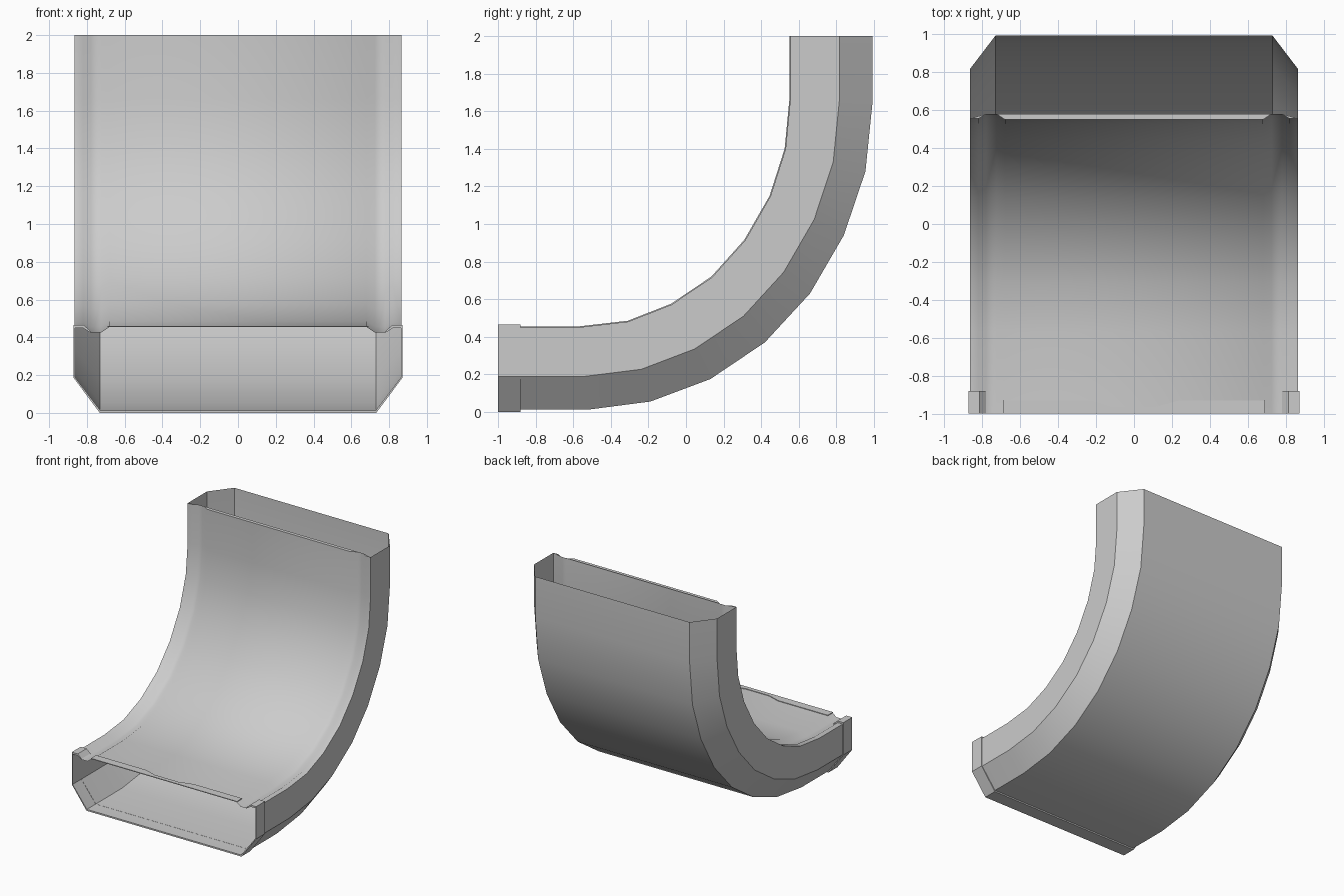
import bpy, bmesh, math
from mathutils import Vector

cube = bpy.data.objects.get("Cube")
if cube:
    bpy.data.objects.remove(cube)

grey = bpy.data.materials.new("light grey")
grey.use_nodes = True
grey.diffuse_color = (0.6, 0.6, 0.6, 1)
grey.node_tree.nodes["Principled BSDF"].inputs["Base Color"].default_value = (0.6, 0.6, 0.6, 1)


def finish(name, bm):
    bmesh.ops.recalc_face_normals(bm, faces=bm.faces)
    mesh = bpy.data.meshes.new(name)
    bm.to_mesh(mesh)
    bm.free()
    obj = bpy.data.objects.new(name, mesh)
    bpy.context.collection.objects.link(obj)
    mesh.materials.append(grey)
    bpy.ops.object.select_all(action="DESELECT")
    obj.select_set(True)
    bpy.context.view_layer.objects.active = obj
    bpy.ops.object.shade_smooth_by_angle(angle=math.radians(36))
    return obj


def mirrored(half):
    return half + [(-x, d) for x, d in reversed(half)]


def bridge(bm, a, b, closed=True):
    n = len(a)
    for i in range(n if closed else n - 1):
        j = (i + 1) % n
        bm.faces.new((a[i], a[j], b[j], b[i]))


# Curved duct: a grooved, chamfered section swept between two side curves (y, z)
DEPTH = 0.443
outer = [(-1, .012), (-.52, .012), (-.19, .055), (.13, .175), (.42, .37),
         (.66, .63), (.84, .94), (.955, 1.28), (.993, 1.65), (.993, 2)]
inner = [(-1, .455), (-.57, .455), (-.31, .485), (-.08, .575), (.135, .72),
         (.31, .915), (.445, 1.15), (.525, 1.4), (.55, 1.66), (.55, 2)]
section = mirrored([(.73, 0), (.865, .177), (.865, .438), (.82, .438),
                    (.78, .413), (.725, .413), (.68, DEPTH)])

bm = bmesh.new()
rings = []
for o, i in zip(outer, inner):
    o, i = Vector(o), Vector(i)
    ring = []
    for x, d in section:
        p = o.lerp(i, d / DEPTH)
        ring.append(bm.verts.new((x, p.x, p.y)))
    rings.append(ring)
for a, b in zip(rings, rings[1:]):
    bridge(bm, a, b)

# Narrow rim closing the raised panel and side lips at the upper end
top = rings[-1]
for ids in ((5, 6, 7, 8), (2, 3, 4), (9, 10, 11)):
    bm.faces.new([top[k] for k in ids])
finish("curved_duct", bm)

# Mouth collar: thin band round the sides and bottom of the front end
outside = mirrored([(.78, .432), (.815, .464), (.872, .464), (.872, .188), (.732, 0)])
inside = mirrored([(.78, .424), (.82, .449), (.864, .449), (.864, .19), (.729, .013)])
bm = bmesh.new()
loops = [[bm.verts.new((x, y, z)) for x, z in pts]
         for pts, y in ((inside, -1), (outside, -1), (outside, -.88), (inside, -.88))]
for a, b in zip(loops, loops[1:]):
    bridge(bm, a, b, closed=False)
finish("mouth_collar", bm)

# Mouth lip: thin plate on the upper panel, with a shallow notch in its rear edge
outline = [(-.69, -1), (.69, -1), (.69, -.93), (.24, -.93), (.11, -.965),
           (-.11, -.965), (-.22, -.93), (-.69, -.93)]
bm = bmesh.new()
face = bm.faces.new([bm.verts.new((x, y, .454)) for x, y in outline])
lift = bmesh.ops.extrude_face_region(bm, geom=[face])
bmesh.ops.translate(bm, vec=(0, 0, .006),
                    verts=[v for v in lift["geom"] if isinstance(v, bmesh.types.BMVert)])
finish("mouth_lip", bm)
